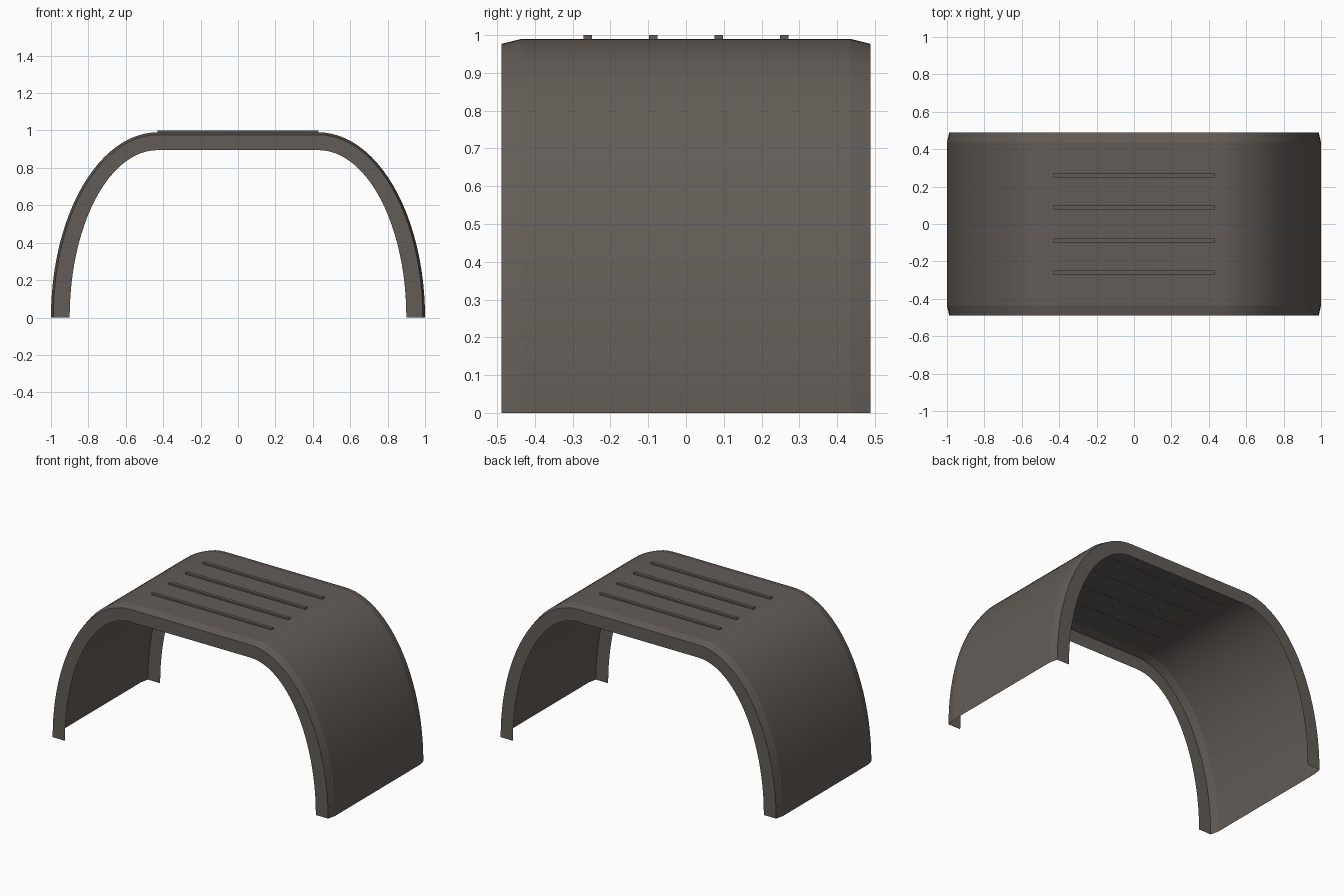
import bpy, bmesh, math

if "Cube" in bpy.data.objects:
    bpy.data.objects.remove(bpy.data.objects["Cube"])

mat = bpy.data.materials.new("dark grey brown")
mat.diffuse_color = (0.125, 0.108, 0.095, 1)
mat.use_nodes = True
mat.node_tree.nodes["Principled BSDF"].inputs["Base Color"].default_value = mat.diffuse_color

FLAT = 0.43      # half length of the flat top
SEG = 24         # segments per rounded corner


def arch(rx, rz):
    """Arch outline from left foot to right foot: two quarter ellipses and a flat top."""
    angles = [math.pi / 2 * i / SEG for i in range(SEG + 1)]
    right = [(FLAT + rx * math.cos(a), rz * math.sin(a)) for a in angles]
    return [(-x, z) for x, z in right] + right[::-1]


def add_object(name, bm):
    mesh = bpy.data.meshes.new(name)
    bm.to_mesh(mesh)
    bm.free()
    mesh.materials.append(mat)
    obj = bpy.data.objects.new(name, mesh)
    bpy.context.collection.objects.link(obj)
    return obj


# Fender sheet: inner lip, chamfered rim, broad shell, rim, lip
sections = [(-0.488, 0.47, 0.895), (-0.488, 0.558, 0.977), (-0.435, 0.57, 0.99),
            (0.435, 0.57, 0.99), (0.488, 0.558, 0.977), (0.488, 0.47, 0.895)]
bm = bmesh.new()
rows = [[bm.verts.new((x, y, z)) for x, z in arch(rx, rz)] for y, rx, rz in sections]
for a, b in zip(rows, rows[1:]):
    for i in range(len(a) - 1):
        bm.faces.new((a[i], a[i + 1], b[i + 1], b[i]))
bm.normal_update()
top = max(bm.faces, key=lambda f: f.calc_center_median().z)
if top.normal.z < 0:
    bmesh.ops.reverse_faces(bm, faces=bm.faces[:])
fender = add_object("fender_shell", bm)
bpy.context.view_layer.objects.active = fender
fender.select_set(True)
bpy.ops.object.shade_smooth_by_angle(angle=math.radians(12))

# Raised grip ribs on the flat top
for n, y in enumerate((-0.26, -0.087, 0.087, 0.26)):
    bm = bmesh.new()
    bmesh.ops.create_cube(bm, size=1)
    for v in bm.verts:
        v.co = (v.co.x * 2 * FLAT, y + v.co.y * 0.022, 0.9945 + v.co.z * 0.011)
    add_object(f"grip_rib_{n + 1}", bm)
